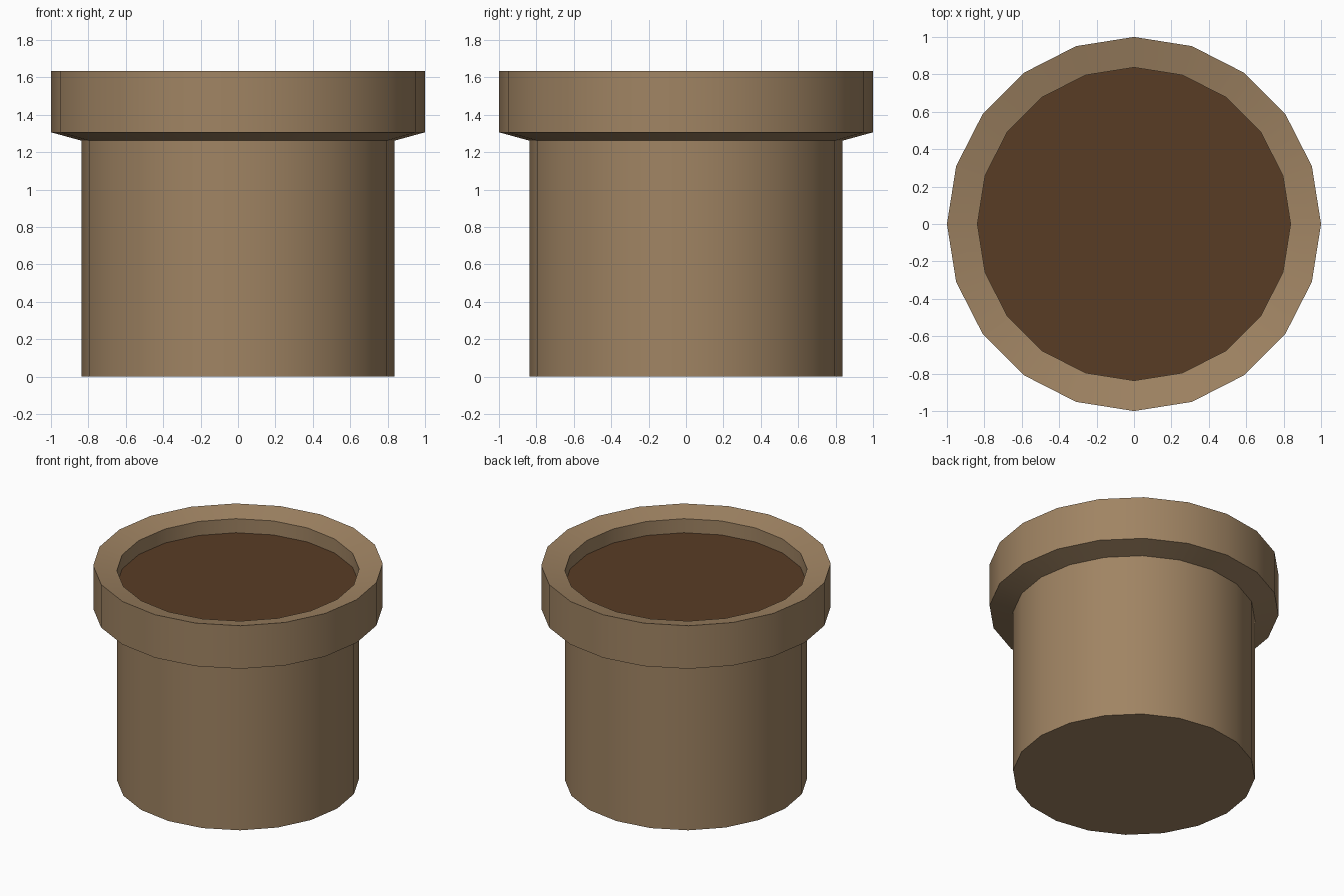
import bpy, bmesh, math

if "Cube" in bpy.data.objects:
    bpy.data.objects.remove(bpy.data.objects["Cube"])

SIDES = 20


def material(name, rgb):
    m = bpy.data.materials.new(name)
    m.diffuse_color = (*rgb, 1)
    m.use_nodes = True
    m.node_tree.nodes["Principled BSDF"].inputs["Base Color"].default_value = m.diffuse_color
    return m


def lathe(name, profile, mat, cap_start=False, cap_end=False):
    """Spin an (r, z) profile around z; optionally cap its ends."""
    bm = bmesh.new()
    rings = [[bm.verts.new((r * math.cos(2 * math.pi * i / SIDES),
                            r * math.sin(2 * math.pi * i / SIDES), z))
              for i in range(SIDES)] for r, z in profile]
    for a, b in zip(rings, rings[1:]):
        for i in range(SIDES):
            j = (i + 1) % SIDES
            bm.faces.new((a[i], a[j], b[j], b[i]))
    if cap_start:
        bm.faces.new(rings[0][::-1])
    if cap_end:
        bm.faces.new(rings[-1])
    mesh = bpy.data.meshes.new(name)
    bm.to_mesh(mesh)
    bm.free()
    mesh.materials.append(mat)
    obj = bpy.data.objects.new(name, mesh)
    bpy.context.collection.objects.link(obj)
    bpy.ops.object.select_all(action='DESELECT')
    obj.select_set(True)
    bpy.context.view_layer.objects.active = obj
    bpy.ops.object.shade_smooth_by_angle(angle=math.radians(30))
    return obj


clay = material("clay", (0.352, 0.231, 0.125))
earth = material("dark soil", (0.098, 0.045, 0.018))

# Pot: base, straight wall, flared rim with an inward-sloping lip, inner wall
lathe("pot", [(0.837, 0), (0.837, 1.262), (1, 1.307), (1, 1.635),
              (0.837, 1.595), (0.837, 1.488)], clay, cap_start=True)

# Soil: flat disc filling the mouth of the pot
lathe("soil", [(0.837, 1.488)], earth, cap_end=True)
